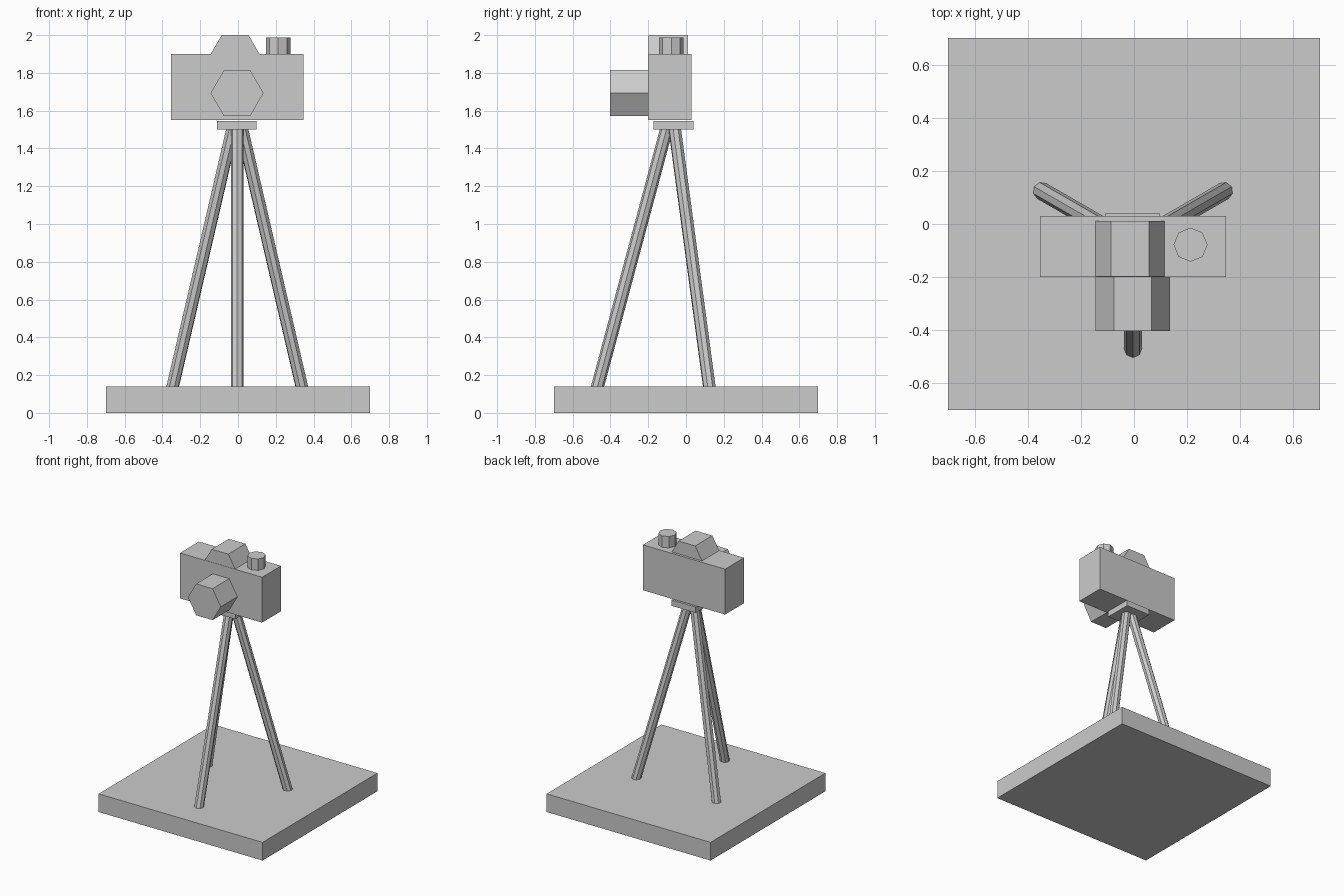
import bpy, bmesh
from math import cos, sin, tau, radians
from mathutils import Matrix, Vector

if "Cube" in bpy.data.objects:
    bpy.data.objects.remove(bpy.data.objects["Cube"])


def extrude(name, profile, lo, hi, matrix=Matrix()):
    """Closed solid: a 2D profile swept along local z from lo to hi."""
    bm = bmesh.new()
    face = bm.faces.new([bm.verts.new((x, y, lo)) for x, y in profile])
    out = bmesh.ops.extrude_face_region(bm, geom=[face], use_keep_orig=True)
    for v in out["geom"]:
        if isinstance(v, bmesh.types.BMVert):
            v.co.z = hi
    bmesh.ops.recalc_face_normals(bm, faces=bm.faces)
    mesh = bpy.data.meshes.new(name)
    bm.to_mesh(mesh)
    bm.free()
    obj = bpy.data.objects.new(name, mesh)
    obj.matrix_world = matrix
    bpy.context.collection.objects.link(obj)
    return obj


def rect(x0, x1, y0, y1):
    return [(x0, y0), (x1, y0), (x1, y1), (x0, y1)]


def ngon(n, r, cx=0, cy=0):
    return [(cx + r * cos(tau * i / n), cy + r * sin(tau * i / n)) for i in range(n)]


# Local z points to the front (-y), local y points up
to_front = Matrix.Rotation(radians(90), 4, 'X')

# Base slab
extrude("base", rect(-0.7, 0.7, -0.7, 0.7), 0, 0.14)

# Tripod legs, spread from a common centre
centre = Vector((-0.004, -0.074, 0))
for name, angle in (("front_leg", -90), ("back_right_leg", 30), ("back_left_leg", 150)):
    radial = Vector((cos(radians(angle)), sin(radians(angle)), 0))
    foot = centre + radial * 0.397 + Vector((0, 0, 0.13))
    head = centre + radial * 0.027 + Vector((0, 0, 1.51))
    axis = (head - foot).normalized()
    side = Vector((0, 0, 1)).cross(radial)
    rot = Matrix((side.cross(axis), side, axis)).transposed().to_4x4()
    extrude(name, ngon(8, 0.034), 0, (head - foot).length, Matrix.Translation(foot) @ rot)

# Mounting plate
extrude("mounting_plate", rect(-0.11, 0.098, -0.173, 0.039), 1.5, 1.545)

# Camera body, lens, viewfinder hump and shutter dial
extrude("camera_body", rect(-0.355, 0.346, -0.2, 0.03), 1.55, 1.9)
extrude("lens", ngon(6, 0.14, -0.005, 1.693), 0.2, 0.403, to_front)
extrude("viewfinder", [(-0.145, 1.9), (0.114, 1.9), (0.056, 2.0), (-0.086, 2.0)],
        -0.011, 0.198, to_front)
extrude("shutter_dial", ngon(8, 0.064, 0.213, -0.078), 1.9, 1.988)
